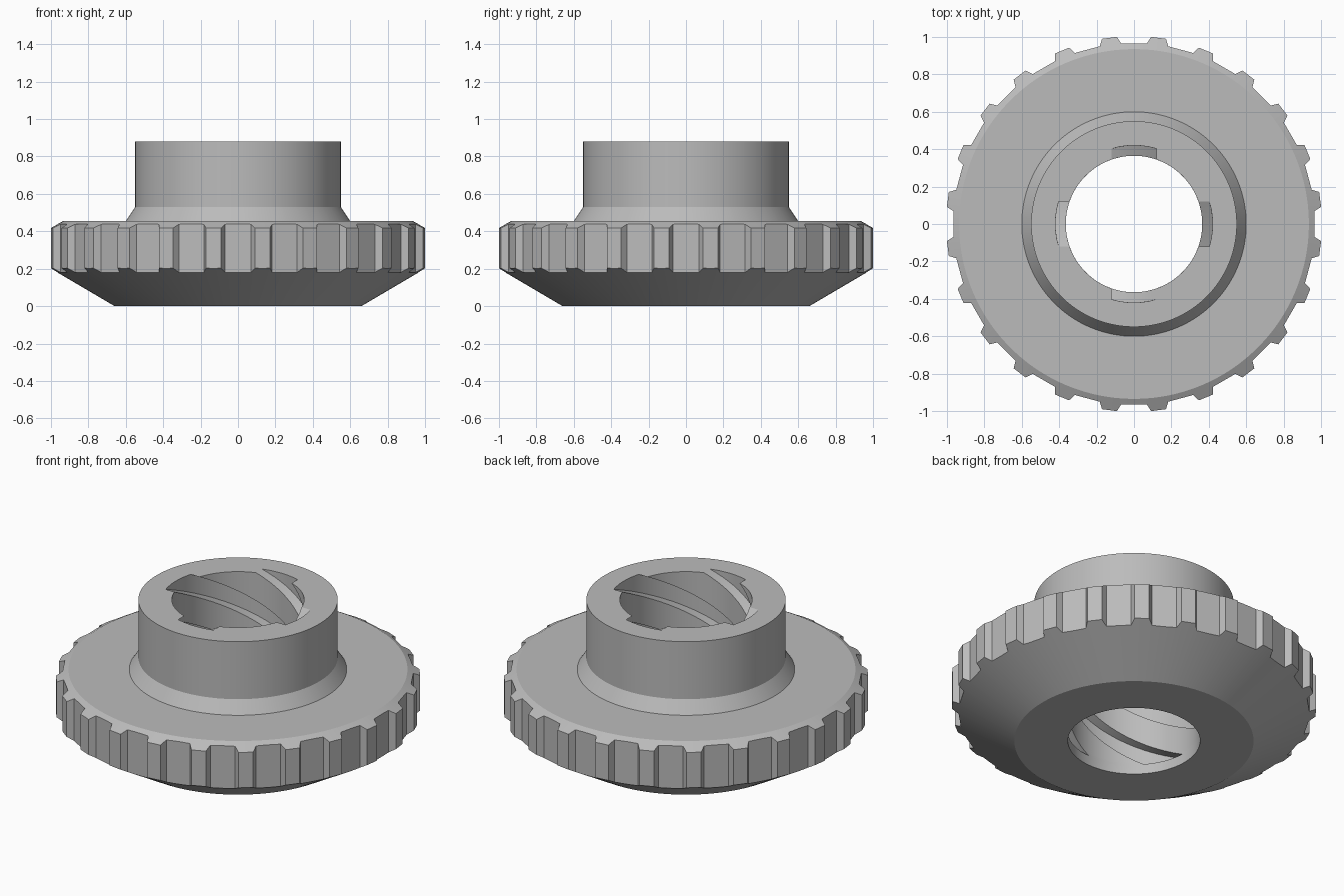
import bpy, bmesh
from math import radians, sin, cos

cube = bpy.data.objects.get("Cube")
if cube:
    bpy.data.objects.remove(cube, do_unlink=True)

# Material
grey = bpy.data.materials.new("plain_grey")
grey.use_nodes = True
colour = (0.5, 0.5, 0.5, 1)
grey.diffuse_color = colour
grey.node_tree.nodes["Principled BSDF"].inputs["Base Color"].default_value = colour

TEETH, TOP, SHOULDER = 24, 0.88, 0.455
BORE, GROOVE = 0.365, 0.42
GROOVE_END, TWIST = 0.06, -247.5

# Toothed outline: flat recess, sloped flank, flat tooth top
outline = []
for t in range(-1, TEETH - 1):
    for a in (-4.1, -1.4, 1.4, 4.1):
        outline.append((15 * t + a, 0.965 / cos(radians(a))))
    for a in (5.2, 6.7, 8.3, 9.8):
        outline.append((15 * t + a, 1.0 / cos(radians(7.5)) * cos(radians(2.3)) / cos(radians(a - 7.5)) - 0.004))

# Bore outline: four grooves with lands between
bore = []
for q in range(4):
    quarter = [(-19.2, BORE)]
    quarter += [(-16.6 + 33.2 * i / 16, GROOVE) for i in range(17)]
    quarter += [(19.2 + 51.6 * i / 30, BORE) for i in range(30)]
    bore += [(90 * q + a, r) for a, r in quarter]
N = len(bore)

bm = bmesh.new()


def ring(points, z_of):
    return [bm.verts.new((r * cos(radians(a)), r * sin(radians(a)), z_of(r))) for a, r in points]


def circle(r, z):
    return ring([(a, r) for a, _ in outline], lambda _: z)


def bridge(lower, upper, shift=0):
    for i in range(N):
        j = (i + 1) % N
        bm.faces.new((lower[i], lower[j], upper[(j + shift) % N], upper[(i + shift) % N]))


# Outer shell: cone, toothed rim, chamfer, hub foot, hub
shell = [
    circle(0.66, 0),
    ring(outline, lambda r: (r - 0.66) * 0.2 / 0.34),
    ring(outline, lambda r: SHOULDER - (r - 0.935) * 0.035 / 0.065),
    circle(0.935, SHOULDER),
    circle(0.6, SHOULDER),
    circle(0.55, 0.53),
    circle(0.55, TOP),
]
for low, high in zip(shell, shell[1:]):
    bridge(low, high)

# Bore with spiral grooves, closed off just above the base
STEPS = 48
spiral = []
for s in range(STEPS + 1):
    f = s / STEPS
    z = TOP + (GROOVE_END - TOP) * f
    spiral.append(ring([(a + TWIST * f, r) for a, r in bore], lambda _, z=z: z))
plain = [(a + TWIST, BORE) for a, _ in bore]
spiral.append(ring(plain, lambda _: GROOVE_END))
spiral.append(ring(plain, lambda _: 0))
for high, low in zip(spiral, spiral[1:]):
    bridge(high, low)

# Flat hub top and flat base
bridge(shell[-1], spiral[0])
bridge(spiral[-1], shell[0], round(TWIST / 360 * N))

bmesh.ops.remove_doubles(bm, verts=bm.verts, dist=0.0001)
bmesh.ops.recalc_face_normals(bm, faces=bm.faces)
mesh = bpy.data.meshes.new("toothed_knob")
bm.to_mesh(mesh)
bm.free()
mesh.materials.append(grey)
knob = bpy.data.objects.new("toothed_knob", mesh)
bpy.context.collection.objects.link(knob)

bpy.ops.object.select_all(action="DESELECT")
knob.select_set(True)
bpy.context.view_layer.objects.active = knob
bpy.ops.object.shade_smooth_by_angle(angle=radians(25))
